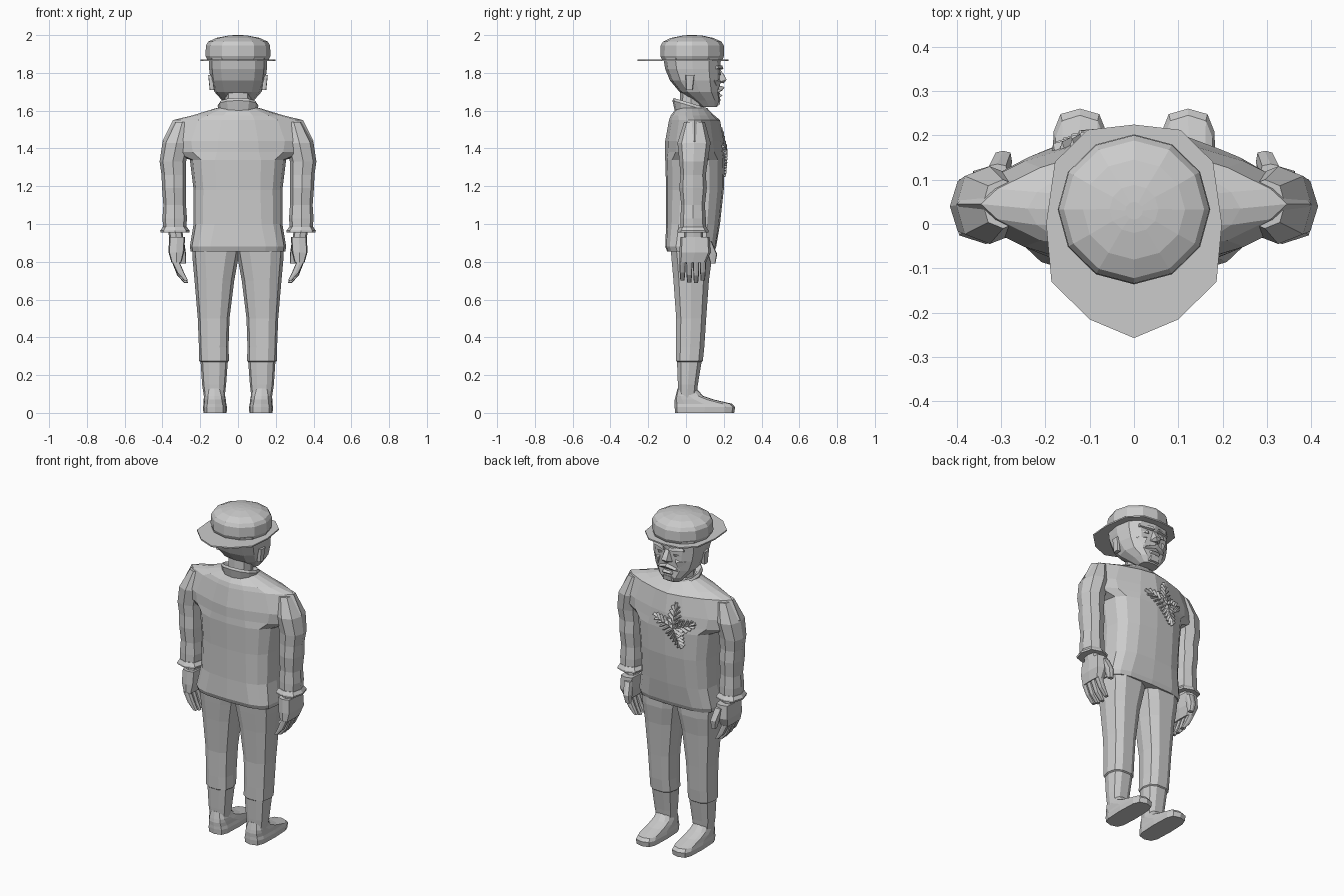
import bpy
import bmesh
import math
from mathutils import Vector
from mathutils.bvhtree import BVHTree

default_cube = bpy.data.objects.get("Cube")
if default_cube:
    bpy.data.objects.remove(default_cube, do_unlink=True)

GREY = (0.6, 0.6, 0.6, 1.0)
grey = bpy.data.materials.new("plain grey")
grey.use_nodes = True
grey.diffuse_color = GREY
grey.node_tree.nodes["Principled BSDF"].inputs["Base Color"].default_value = GREY

SIDES = (("left", 1), ("right", -1))


def finish(name, bm):
    """Turn a bmesh into a flat shaded grey object."""
    bmesh.ops.recalc_face_normals(bm, faces=bm.faces)
    mesh = bpy.data.meshes.new(name)
    bm.to_mesh(mesh)
    bm.free()
    mesh.materials.append(grey)
    obj = bpy.data.objects.new(name, mesh)
    bpy.context.collection.objects.link(obj)
    return obj


def power(value, exponent):
    return math.copysign(abs(value) ** exponent, value)


def loft(name, rings, sides=8, flip=1, tilt=0.0):
    """Skin horizontal superellipse rings: z, x min, x max, y min, y max, squareness."""
    bm = bmesh.new()
    loops = []
    for z, x0, x1, y0, y1, square in rings:
        loop = []
        for i in range(sides):
            angle = math.tau * i / sides
            dx = power(math.cos(angle), 2 / square) * (x1 - x0) / 2
            dy = power(math.sin(angle), 2 / square) * (y1 - y0) / 2
            x, y = (x0 + x1) / 2 + dx, (y0 + y1) / 2 + dy
            loop.append(bm.verts.new((flip * x, y, z + tilt * dy)))
        loops.append(loop)
    for low, high in zip(loops, loops[1:]):
        for i in range(sides):
            j = (i + 1) % sides
            bm.faces.new((low[i], low[j], high[j], high[i]))
    bm.faces.new(loops[0])
    bm.faces.new(loops[-1])
    return finish(name, bm)


def centred(name, rings, sides=8, tilt=0.0):
    """Loft rings given by half width, symmetric about the middle."""
    full = [(z, -w, w, y0, y1, square) for z, w, y0, y1, square in rings]
    return loft(name, full, sides, tilt=tilt)


def hull(name, points):
    """Faceted solid wrapped around a few points."""
    bm = bmesh.new()
    for point in points:
        bm.verts.new(point)
    result = bmesh.ops.convex_hull(bm, input=bm.verts)
    bmesh.ops.delete(bm, geom=result["geom_interior"], context="VERTS")
    return finish(name, bm)


def mirrored_hull(name, points):
    """Solid symmetric about the middle, from the points of one half."""
    return hull(name, points + [(-x, y, z) for x, y, z in points if x])


# Jumper body with broad sloping shoulders
torso = centred("jumper_body", [
    (.855, .25, -.10, .15, 3.5), (.88, .255, -.11, .16, 3.5),
    (1.0, .235, -.105, .18, 3), (1.18, .235, -.105, .2, 2.8),
    (1.34, .255, -.11, .205, 2.6), (1.38, .37, -.11, .205, 1.6),
    (1.44, .40, -.11, .2, 1.45), (1.55, .345, -.09, .18, 1.4),
    (1.575, .24, -.08, .15, 1.7), (1.615, .11, -.05, .11, 2),
], sides=16)

# Collar and neck
centred("collar", [
    (1.575, .095, -.06, .11, 2.3), (1.625, .108, -.072, .122, 2.3),
    (1.64, .1, -.065, .115, 2.3), (1.62, .075, -.04, .09, 2.3),
], sides=12, tilt=-.3)
centred("neck", [(1.58, .07, -.035, .085, 2.4), (1.74, .068, -.03, .09, 2.4)])

# Head
centred("head", [
    (1.62, .055, .08, .165, 3), (1.655, .085, .03, .182, 2.8),
    (1.70, .125, -.035, .178, 2.6), (1.76, .145, -.085, .182, 2.6),
    (1.82, .153, -.11, .182, 2.6), (1.88, .155, -.12, .185, 2.6),
], sides=12)

# Face: nose, brows, cheeks, moustache, lips and chin
mirrored_hull("nose", [(.012, .18, 1.82), (.032, .175, 1.75),
                       (.018, .215, 1.765), (0, .2, 1.745), (.01, .205, 1.785)])
mirrored_hull("chin", [(.04, .14, 1.62), (.03, .178, 1.63),
                       (.045, .15, 1.665), (.025, .183, 1.66)])
mirrored_hull("lower_lip", [(.04, .16, 1.68), (.025, .194, 1.682),
                            (.03, .18, 1.67), (.03, .17, 1.693)])
for side, s in SIDES:
    hull(side + "_brow", [(s * x, y, z) for x, y, z in (
        (.015, .17, 1.815), (.015, .198, 1.82), (.02, .192, 1.84),
        (.1, .14, 1.815), (.1, .172, 1.825), (.1, .165, 1.84))])
    hull(side + "_eye", [(s * x, y, z) for x, y, z in (
        (.03, .17, 1.795), (.055, .186, 1.803), (.085, .165, 1.795),
        (.055, .184, 1.787), (.055, .16, 1.795))])
    hull(side + "_cheek", [(s * x, y, z) for x, y, z in (
        (.05, .17, 1.77), (.06, .187, 1.755), (.11, .15, 1.76),
        (.07, .17, 1.71), (.08, .14, 1.73))])
    hull(side + "_moustache", [(s * x, y, z) for x, y, z in (
        (0, .17, 1.735), (0, .205, 1.725), (0, .19, 1.705),
        (.06, .185, 1.705), (.07, .16, 1.69), (.05, .16, 1.72))])
    loft(side + "_ear", [(1.71, .125, .15, .0, .035, 5),
                         (1.79, .135, .158, -.002, .045, 5)], flip=s)

# Cap crown with a band, and a flat brim
centred("cap_crown", [
    (1.865, .16, -.125, .19, 2), (1.89, .172, -.136, .202, 2),
    (1.945, .17, -.134, .2, 2), (1.965, .158, -.122, .188, 2),
    (1.985, .115, -.08, .145, 2), (1.997, .055, -.02, .088, 2),
    (2.0, .02, .01, .05, 2),
], sides=12)
brim_half = [(0, -.257), (.1, -.215), (.186, -.13), (.198, 0), (.178, .14),
             (.105, .212), (0, .224)]
mirrored_hull("cap_brim", [(x, y, z) for x, y in brim_half for z in (1.862, 1.87)])

for side, s in SIDES:
    # Sleeve with soft folds and a flared cuff
    loft(side + "_sleeve", [
        (.97, .275, .395, -.03, .105, 2.6), (1.03, .27, .4, -.03, .105, 2.4),
        (1.1, .275, .395, -.025, .1, 2.4), (1.19, .275, .402, -.035, .11, 2.4),
        (1.26, .275, .405, -.03, .105, 2.4), (1.33, .275, .415, -.035, .115, 2.4),
        (1.43, .25, .40, -.045, .13, 2.4), (1.54, .25, .34, -.01, .1, 2.4),
    ], flip=s)
    loft(side + "_cuff", [
        (.955, .258, .41, -.045, .12, 2.6), (.965, .256, .412, -.045, .12, 2.6),
        (.985, .272, .398, -.033, .107, 2.6),
    ], flip=s)

    # Hand, fingers and thumb
    loft(side + "_wrist", [(.9, .285, .36, -.01, .09, 3),
                           (.965, .295, .37, -.01, .09, 3)], flip=s)
    loft(side + "_palm", [
        (.795, .30, .352, -.035, .105, 5), (.85, .285, .368, -.035, .13, 5),
        (.93, .28, .365, -.03, .125, 5)], flip=s)
    for number in range(4):
        y = -.035 + number * .036
        drop = (.012, 0, -.002, .012)[number]
        loft(f"{side}_finger_{number + 1}", [
            (.69 + drop, .265, .285, y + .005, y + .027, 4),
            (.73 + drop, .285, .322, y + .002, y + .031, 4),
            (.80, .31, .35, y, y + .033, 4)], flip=s)
    loft(side + "_thumb", [
        (.79, .275, .305, .13, .155, 4), (.84, .275, .315, .115, .165, 4),
        (.91, .285, .33, .09, .135, 4)], flip=s)

    # Trouser leg with a step below the calf
    loft(side + "_trouser_leg", [
        (.07, .072, .178, -.04, .055, 2.6), (.15, .063, .19, -.045, .065, 2.6),
        (.27, .054, .198, -.05, .085, 2.6), (.275, .048, .206, -.056, .092, 2.6),
        (.35, .05, .207, -.056, .1, 2.6), (.5, .045, .213, -.055, .11, 2.6),
        (.7, .02, .23, -.07, .125, 2.6), (.81, .0, .24, -.08, .14, 2.8),
        (.87, -.01, .243, -.085, .14, 3),
    ], sides=10, flip=s)

    # Shoe with a flat sole and low toe
    loft(side + "_shoe", [
        (0, .06, .183, -.058, .255, 3.6), (.03, .058, .186, -.06, .26, 3.6),
        (.048, .062, .182, -.06, .245, 3.4), (.07, .064, .182, -.06, .15, 3),
        (.09, .068, .18, -.055, .09, 3), (.13, .08, .172, -.045, .055, 2.6),
    ], sides=12, flip=s)

# Ribbed leaf badge, laid onto the chest surface
chest_bm = bmesh.new()
chest_bm.from_mesh(torso.data)
chest = BVHTree.FromBMesh(chest_bm)
chest_bm.free()


def on_chest(x, z):
    """Point of the chest surface straight behind x, z."""
    hit = chest.ray_cast(Vector((x, 1, z)), Vector((0, -1, 0)))[0]
    return hit or Vector((x, .18, z))


def rib(name, start, end, width):
    """Raised ridge between two places on the chest."""
    along = Vector((end[0] - start[0], end[1] - start[1])).normalized()
    across = Vector((-along.y, along.x)) * width
    points = []
    for x, z in (start, end):
        for shift in (-1, 1):
            base = on_chest(x + shift * across.x, z + shift * across.y)
            points.append(base - Vector((0, .005, 0)))
        points.append(on_chest(x, z) + Vector((0, .016, 0)))
    hull(name, points)


# Each lobe has a spine and slanting veins: direction and length
ROOT = Vector((-.06, 1.36))
for lobe, (degrees, length) in enumerate(((90, .15), (160, .13), (20, .15), (245, .12))):
    turn = math.radians(degrees)
    out = Vector((math.cos(turn), math.sin(turn)))
    side_way = Vector((-out.y, out.x))
    rib(f"badge_spine_{lobe + 1}", ROOT, ROOT + out * length, .012)
    for step in range(5):
        begin = ROOT + out * length * step / 6
        reach = .05 * (1 - step / 7)
        for s in (-1, 1):
            tip = begin + out * .03 + side_way * s * reach
            rib(f"badge_vein_{lobe + 1}", begin, tip, .008)
